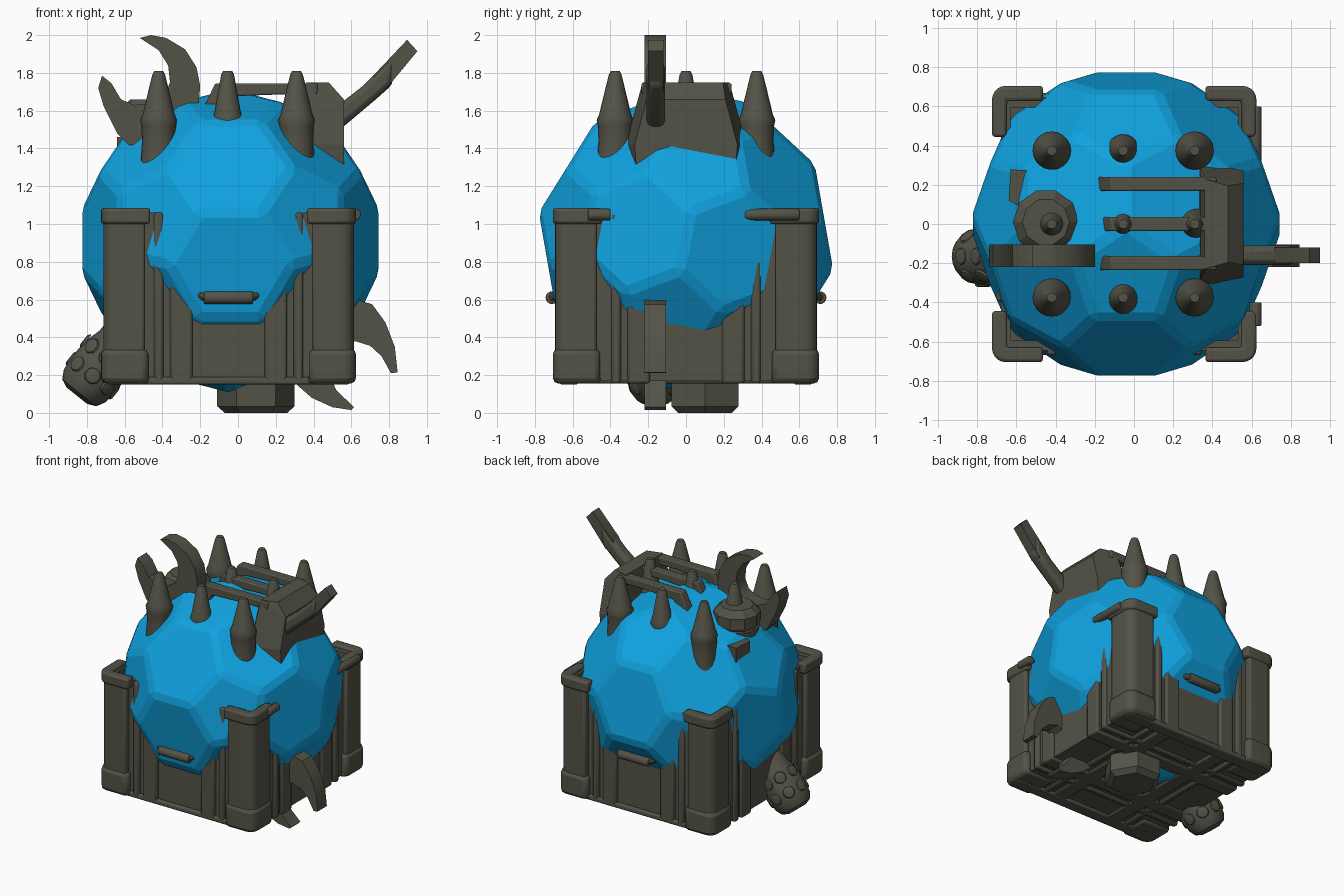
import bpy, bmesh, math
from mathutils import Vector, Matrix

if "Cube" in bpy.data.objects:
    bpy.data.objects.remove(bpy.data.objects["Cube"])


def material(name, rgb):
    m = bpy.data.materials.new(name)
    m.diffuse_color = (*rgb, 1)
    m.use_nodes = True
    m.node_tree.nodes["Principled BSDF"].inputs["Base Color"].default_value = m.diffuse_color
    return m


BLUE = material("bright blue", (0.005, 0.36, 0.74))
GREY = material("olive grey", (0.088, 0.086, 0.064))


def finish(name, bm, mat=GREY, bevel=0, seg=2, smooth=True):
    bmesh.ops.recalc_face_normals(bm, faces=bm.faces)
    me = bpy.data.meshes.new(name)
    bm.to_mesh(me)
    bm.free()
    ob = bpy.data.objects.new(name, me)
    bpy.context.collection.objects.link(ob)
    me.materials.append(mat)
    if smooth:
        bpy.ops.object.select_all(action='DESELECT')
        ob.select_set(True)
        bpy.context.view_layer.objects.active = ob
        bpy.ops.object.shade_smooth_by_angle(angle=math.radians(35))
    if bevel:
        b = ob.modifiers.new("bevel", 'BEVEL')
        b.width, b.segments, b.limit_method = bevel, seg, 'ANGLE'
        b.angle_limit = math.radians(25)
    return ob


def prism(name, pts, a, b, axis='z', **kw):
    """Extrude a 2D outline from a to b along an axis (xz outline for y, yz for x)."""
    place = {'z': lambda u, v, w: (u, v, w), 'y': lambda u, v, w: (u, w, v),
             'x': lambda u, v, w: (w, u, v)}[axis]
    bm = bmesh.new()
    lo = [bm.verts.new(place(u, v, a)) for u, v in pts]
    hi = [bm.verts.new(place(u, v, b)) for u, v in pts]
    bm.faces.new(lo)
    bm.faces.new(hi)
    for i in range(len(pts)):
        j = (i + 1) % len(pts)
        bm.faces.new((lo[i], lo[j], hi[j], hi[i]))
    return finish(name, bm, **kw)


def box(name, x0, x1, y0, y1, z0, z1, **kw):
    return prism(name, [(x0, y0), (x1, y0), (x1, y1), (x0, y1)], z0, z1, **kw)


def lathe(name, prof, origin, direction=(0, 0, 1), n=20, **kw):
    """Spin (radius, height) points around an axis."""
    rot = Vector(direction).to_track_quat('Z', 'Y').to_matrix()
    bm = bmesh.new()
    rings = [[bm.verts.new(Vector(origin) + rot @ Vector((
        r * math.cos(2 * math.pi * i / n), r * math.sin(2 * math.pi * i / n), h)))
        for i in range(n)] for r, h in prof]
    for A, B in zip(rings, rings[1:]):
        for i in range(n):
            j = (i + 1) % n
            bm.faces.new((A[i], A[j], B[j], B[i]))
    bm.faces.new(rings[0])
    bm.faces.new(rings[-1])
    return finish(name, bm, **kw)


CX = -0.05

# Faceted ball of pentagons and hexagons, tipped back a little
phi = (1 + 5 ** 0.5) / 2
bm = bmesh.new()
seen = set()
for base in ((0, 1, 3 * phi), (1, 2 + phi, 2 * phi), (phi, 2, 2 * phi + 1)):
    for k in range(3):
        p = base[k:] + base[:k]
        for s in range(8):
            seen.add(tuple(round(c * (-1 if s >> i & 1 else 1), 5) + 0.0
                           for i, c in enumerate(p)))
for p in sorted(seen):
    bm.verts.new(Vector(p) * 0.1635)
bmesh.ops.convex_hull(bm, input=bm.verts)
bmesh.ops.dissolve_limit(bm, angle_limit=0.05, verts=bm.verts, edges=bm.edges)
bm.transform(Matrix.Translation((-0.04, 0, 0.91)) @ Matrix.Rotation(math.radians(-11), 4, 'X'))
finish("faceted_ball", bm, BLUE, bevel=0.03, seg=1, smooth=False)

# Crate floor and four walls
wx, wy, t = 0.63, 0.645, 0.05
box("crate_floor", CX - wx, CX + wx, -wy, wy, 0.17, 0.22)
for s in (-1, 1):
    box("crate_wall_y", CX - wx, CX + wx, *sorted((s * wy, s * (wy - t))), 0.17, 1.06)
    box("crate_wall_x", *sorted((CX + s * wx, CX + s * (wx - t))), -wy, wy, 0.17, 1.06)


# Corner posts with base, recessed column and rim
def corner(inset, arm):
    hx, hy, r, w = 0.675 - inset, 0.705 - inset, 0.07, 0.075
    arc = [(hx - r + r * math.sin(a), hy - r + r * math.cos(a))
           for a in (i * math.pi / 10 for i in range(6))]
    return [(hx - arm, hy)] + arc + [(hx, hy - arm), (hx - w, hy - arm),
                                     (hx - w, hy - w), (hx - arm, hy - w)]


for sx in (-1, 1):
    for sy in (-1, 1):
        for nm, ins, arm, z0, z1, bv in (("post_base", 0, .25, .155, .34, .03),
                                         ("post_column", .012, .22, .2, 1.05, .015),
                                         ("post_rim", 0, .26, 1.0, 1.085, .015)):
            prism(nm, [(CX + sx * x, sy * y) for x, y in corner(ins, arm)],
                  z0, z1, bevel=bv)
        # solid underside of the corner
        box("post_foot", *sorted((CX + sx * .42, CX + sx * .66)),
            *sorted((sy * .45, sy * .69)), .155, .2, bevel=.03)

# Straps wrapped around walls and floor
for s in (-1, 1):
    for c, w in ((0.25, 0.06), (0.37, 0.025)):
        x, e = CX + s * c, 0.67
        U = [(-e, 1.06), (-e, .155), (e, .155), (e, 1.06), (e - .05, 1.06),
             (e - .05, .21), (-e + .05, .21), (-e + .05, 1.06)]
        prism("strap_lengthwise", U, x - w, x + w, 'x', bevel=.015)
        e = 0.653
        V = [(CX + (u / .67) * e, v) for u, v in U]
        prism("strap_crosswise", V, s * c - w, s * c + w, 'y', bevel=.015)
    prism("floor_rim", [(CX - .64, .15), (CX + .64, .15), (CX + .64, .19), (CX - .64, .19)],
          *sorted((s * .57, s * .67)), 'y', bevel=.012)

# Carry handles front and back
for s in (-1, 1):
    lathe("carry_grip", [(.034, 0), (.034, .26)], (-.18, s * .71, .61), (1, 0, 0), 12, bevel=.006)
    for x0, d in ((-.17, -1), (.07, 1)):
        lathe("carry_bracket", [(.02, 0), (.026, .07)], (x0, s * .71, .61),
              (d, -s * .9, .55), 10)

# Hinge pins on the right side
for y0, y1 in ((-.52, -.40), (.31, .60)):
    lathe("hinge_pin", [(.032, 0), (.032, y1 - y0)], (.62, y0, 1.05), (0, 1, 0), 12, bevel=.008)

# Nine spikes in a grid
for x in (-.42, -.055, .31):
    for y in (-.375, 0, .375):
        k = 1 if y and x != -.055 else .85
        lathe("spike", [(.098 * k, 1.3), (.088 * k, 1.44), (.092 * k, 1.52), (.098 * k, 1.55),
                        (.085 * k, 1.58), (.034, 1.79), (.024, 1.81)], (x, y, 0))

# Ribbed nut with flange around the left spike
lathe("nut_flange", [(.15, 1.40), (.16, 1.5), (.12, 1.52)], (-.45, .01, 0))
lathe("ribbed_nut", [(.15, 1.5), (.168, 1.53), (.168, 1.61), (.12, 1.66)],
      (-.45, .01, 0), n=10, smooth=False)
prism("side_bracket", [(-.64, .12), (-.56, .08), (-.40, .2), (-.42, .26), (-.63, .28)],
      1.28, 1.46)

# Roof rack: three rails and the end block
for y in (-.2, 0, .205):
    prism("rack_rail", [(-.19, 1.60), (-.12, 1.745), (.42, 1.745), (.42, 1.685),
                        (.2, 1.685), (-.06, 1.675), (-.09, 1.60)], y - .036, y + .036, 'y',
          bevel=.008)
bm = bmesh.new()
for z, x0, x1, h in ((1.3, .36, .56, .31), (1.42, .33, .56, .32),
                     (1.66, .34, .56, .245), (1.75, .36, .48, .23)):
    for x in (x0, x1):
        for y in (-h, h):
            hh = y if x == x0 else y * .85
            bm.verts.new((x, hh, z))
bmesh.ops.convex_hull(bm, input=bm.verts)
bmesh.ops.dissolve_limit(bm, angle_limit=.05, verts=bm.verts, edges=bm.edges)
finish("rack_end_block", bm, smooth=False)

# Screwdriver: flared neck, flat blade and the grip on the opposite side
prism("screwdriver_neck", [(.45, 1.45), (.54, 1.5), (.73, 1.66), (.82, 1.74), (.82, 1.89),
                           (.66, 1.73), (.57, 1.66), (.45, 1.58)], -.21, -.11, 'y', bevel=.03)
prism("screwdriver_blade", [(.70, 1.70), (.78, 1.71), (.95, 1.915), (.895, 1.975), (.72, 1.79)],
      -.2, -.12, 'y')
axis = Vector((.62, 0, .78))
start = Vector((-.85, -.165, .095))
lathe("screwdriver_grip", [(.07, -.005), (.115, .015), (.14, .06), (.15, .14), (.145, .25),
                           (.12, .34), (.12, .7)], start, axis, 20)
side = Vector((0, 1, 0))
up = axis.cross(side)
for i in range(8):
    a = i * math.pi / 4
    out = side * math.cos(a) + up * math.sin(a)
    for h in (.13, .25):
        lathe("grip_stud", [(.045, 0), (.04, .012), (.028, .016)],
              start + axis.normalized() * h + out * .14, out, 12)

# Double-ended wrench: upper jaw and lower jaw
prism("wrench_upper_jaw", [
    (-.52, 1.985), (-.46, 2.0), (-.38, 1.985), (-.28, 1.925), (-.22, 1.83), (-.2, 1.73),
    (-.21, 1.62), (-.26, 1.53), (-.4, 1.4), (-.58, 1.42), (-.64, 1.48), (-.71, 1.62),
    (-.74, 1.72), (-.72, 1.785), (-.67, 1.745), (-.62, 1.66), (-.55, 1.63), (-.45, 1.64),
    (-.39, 1.68), (-.36, 1.75), (-.37, 1.84), (-.42, 1.92)], -.22, -.105, 'y')
prism("wrench_lower_jaw", [
    (.5, .6), (.63, .6), (.71, .575), (.78, .48), (.83, .35), (.845, .215), (.81, .21),
    (.76, .3), (.7, .355), (.62, .38), (.54, .33), (.48, .22), (.52, .12), (.615, .03),
    (.60, .015), (.5, .03), (.39, .08), (.31, .15), (.3, .3)], -.22, -.105, 'y')

# Hexagonal bolt head under the crate
lathe("bolt_head", [(.165, 0.0), (.205, .035), (.205, .24)], (.095, .1, 0), n=6, smooth=False)
